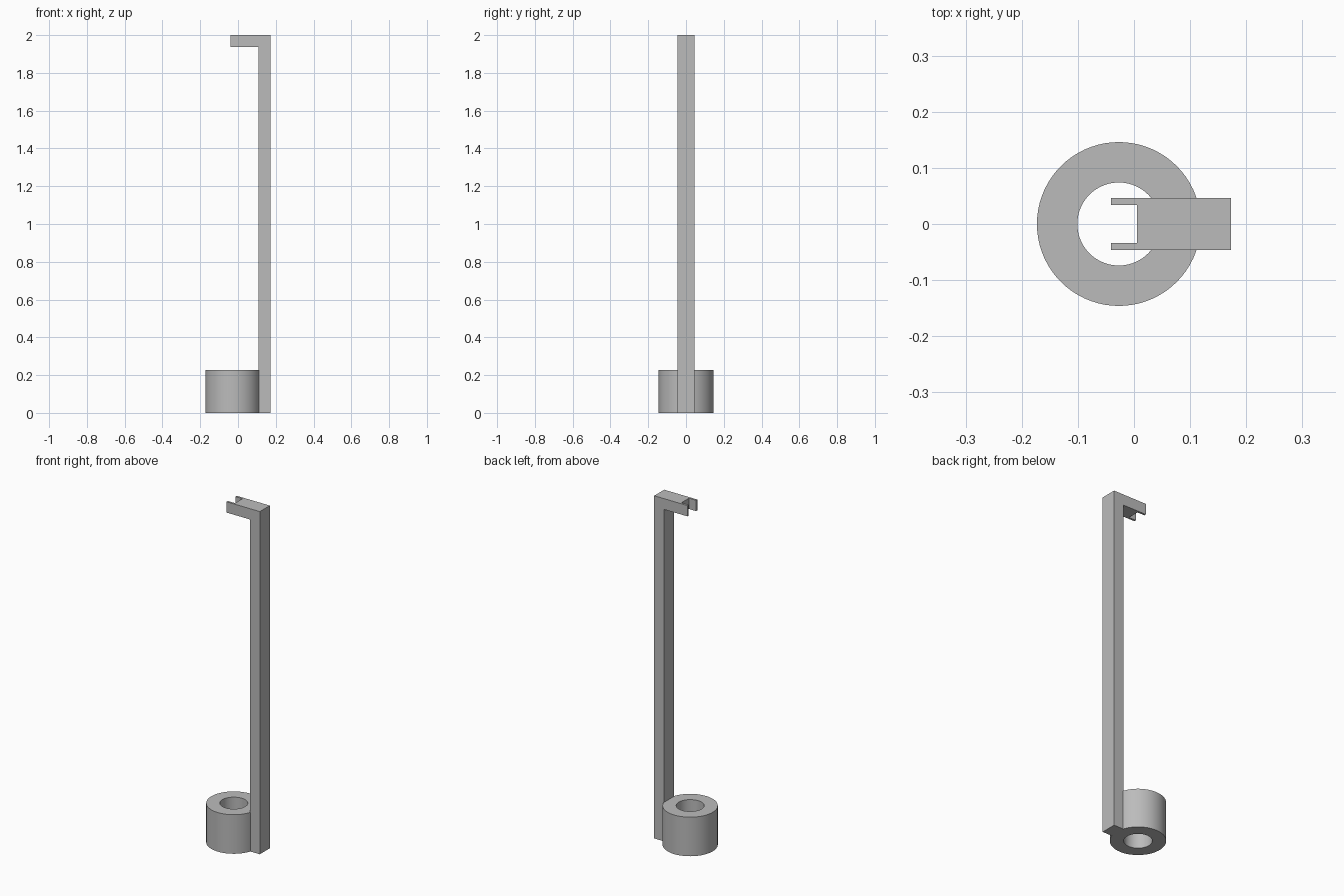
import bpy
import bmesh
import math

if "Cube" in bpy.data.objects:
    bpy.data.objects.remove(bpy.data.objects["Cube"], do_unlink=True)

GREY = (0.5, 0.5, 0.5, 1.0)
grey = bpy.data.materials.new("plain grey")
grey.use_nodes = True
grey.diffuse_color = GREY
grey.node_tree.nodes["Principled BSDF"].inputs["Base Color"].default_value = GREY

HEIGHT = 2.0
HALF_WIDTH = 0.046
BACK, BAR_FACE = 0.173, 0.109
ARM_TIP, SLOT_END = -0.041, 0.005
ARM_BOTTOM = 1.937
PRONG = 0.012
RING_X, RING_R, HOLE_R, RING_H = -0.027, 0.146, 0.074, 0.228


def make_object(name, bm):
    bmesh.ops.recalc_face_normals(bm, faces=bm.faces)
    mesh = bpy.data.meshes.new(name)
    bm.to_mesh(mesh)
    bm.free()
    mesh.materials.append(grey)
    obj = bpy.data.objects.new(name, mesh)
    bpy.context.collection.objects.link(obj)
    return obj


def extrude_outline(name, points, offset):
    bm = bmesh.new()
    face = bm.faces.new([bm.verts.new(p) for p in points])
    result = bmesh.ops.extrude_face_region(bm, geom=[face], use_keep_orig=True)
    moved = [v for v in result["geom"] if isinstance(v, bmesh.types.BMVert)]
    bmesh.ops.translate(bm, verts=moved, vec=offset)
    return make_object(name, bm)


# Upright bar
bar = [(BAR_FACE, -HALF_WIDTH), (BACK, -HALF_WIDTH),
       (BACK, HALF_WIDTH), (BAR_FACE, HALF_WIDTH)]
extrude_outline("upright_bar", [(x, y, 0) for x, y in bar], (0, 0, ARM_BOTTOM))

# Top arm, ending in a two-pronged fork
inner = HALF_WIDTH - PRONG
fork_half = [(BACK, HALF_WIDTH), (ARM_TIP, HALF_WIDTH),
             (ARM_TIP, inner), (SLOT_END, inner)]
fork = fork_half + [(x, -y) for x, y in reversed(fork_half)]
extrude_outline("forked_arm", [(x, y, ARM_BOTTOM) for x, y in fork],
                (0, 0, HEIGHT - ARM_BOTTOM))

# Thick collar ring at the foot: a rectangular section spun around its axis
bm = bmesh.new()
section = [(HOLE_R, 0), (RING_R, 0), (RING_R, RING_H), (HOLE_R, RING_H)]
verts = [bm.verts.new((RING_X + r, 0, z)) for r, z in section]
edges = [bm.edges.new((verts[i], verts[i - 1])) for i in range(len(verts))]
bmesh.ops.spin(bm, geom=verts + edges, cent=(RING_X, 0, 0), axis=(0, 0, 1),
               angle=math.tau, steps=72, use_merge=True)
bmesh.ops.remove_doubles(bm, verts=bm.verts, dist=1e-5)
collar = make_object("collar_ring", bm)

bpy.ops.object.select_all(action="DESELECT")
collar.select_set(True)
bpy.context.view_layer.objects.active = collar
bpy.ops.object.shade_smooth_by_angle(angle=math.radians(30))
